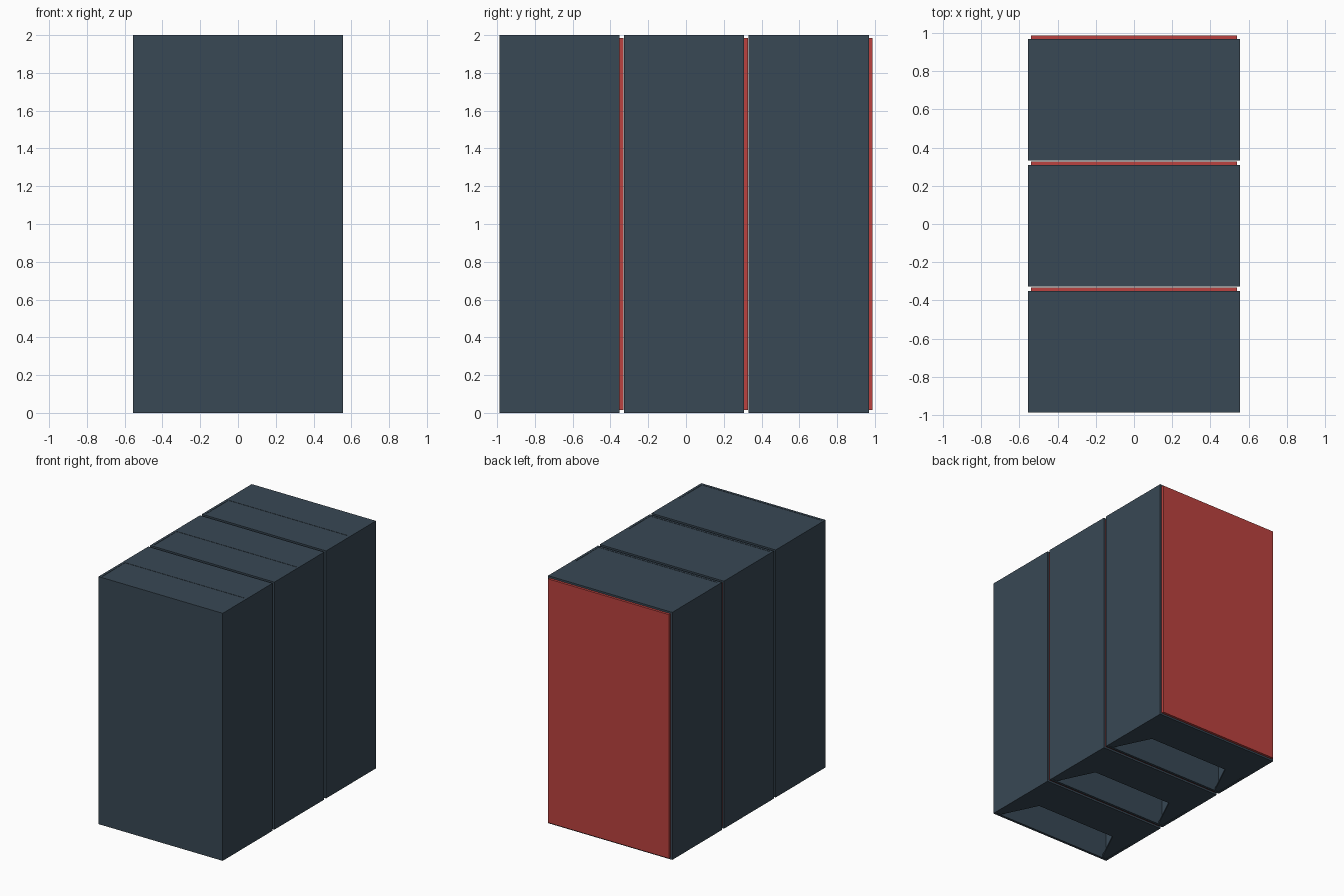
import bpy, bmesh

if "Cube" in bpy.data.objects:
    bpy.data.objects.remove(bpy.data.objects["Cube"])

W = 0.555        # half width
PITCH = 0.66     # spacing of the three cabinets
START = -0.988   # front of the first cabinet


def material(name, rgb):
    m = bpy.data.materials.new(name)
    m.diffuse_color = (*rgb, 1)
    m.use_nodes = True
    m.node_tree.nodes["Principled BSDF"].inputs["Base Color"].default_value = m.diffuse_color
    return m


slate = material("slate_blue", (0.040, 0.065, 0.090))
red = material("red", (0.50, 0.055, 0.050))


def extrude(name, outline, z0, z1, mat):
    """Vertical prism from an xy outline."""
    bm = bmesh.new()
    face = bm.faces.new([bm.verts.new((x, y, z0)) for x, y in outline])
    geo = bmesh.ops.extrude_face_region(bm, geom=[face])["geom"]
    top = [v for v in geo if isinstance(v, bmesh.types.BMVert)]
    bmesh.ops.translate(bm, verts=top, vec=(0, 0, z1 - z0))
    bmesh.ops.recalc_face_normals(bm, faces=bm.faces)
    me = bpy.data.meshes.new(name)
    bm.to_mesh(me)
    bm.free()
    me.materials.append(mat)
    ob = bpy.data.objects.new(name, me)
    bpy.context.collection.objects.link(ob)
    return ob


def rect(x, y0, y1):
    return [(-x, y0), (x, y0), (x, y1), (-x, y1)]


for i in range(3):
    y = START + i * PITCH
    inner, seam, back = y + 0.02, y + 0.31, y + 0.636
    n = i + 1

    # front panel and the two thin walls wrapping the hollow front half
    extrude(f"front_panel_{n}", rect(W, y, inner), 0, 2, slate)
    for s, side in ((-1, "left"), (1, "right")):
        extrude(f"{side}_wall_{n}",
                [(s * W, inner), (s * W, seam), (s * (W - 0.02), seam),
                 (s * (W - 0.02), inner)], 0, 2, slate)
        # floor corner beside the opening underneath
        extrude(f"{side}_floor_corner_{n}",
                [(s * (W - 0.02), inner), (s * (W - 0.02), seam),
                 (s * 0.36, seam), (s * 0.50, inner)], 0.002, 0.02, slate)

    # lid between the walls
    extrude(f"lid_{n}", rect(W - 0.02, inner, seam), 1.98, 1.998, slate)

    # solid rear half and inset red back panel
    extrude(f"rear_body_{n}", rect(W, seam, back), 0, 2, slate)
    extrude(f"back_panel_{n}", rect(W - 0.015, back, back + 0.02), 0.015, 1.985, red)
